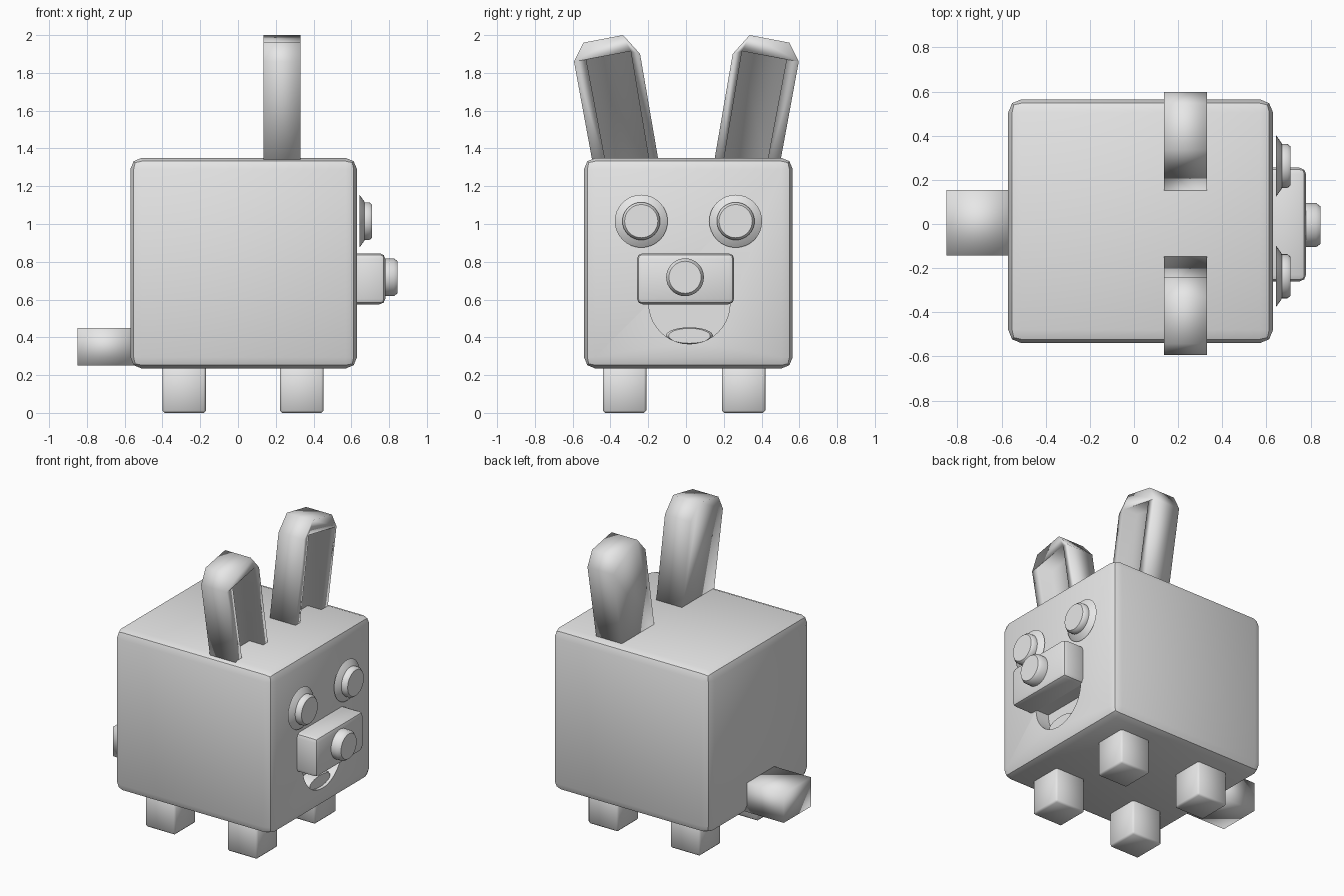
import bpy, bmesh, math
from mathutils import Vector

cube = bpy.data.objects.get("Cube")
if cube:
    bpy.data.objects.remove(cube, do_unlink=True)

GREY = (0.8, 0.8, 0.8, 1)
grey = bpy.data.materials.new("plain grey")
grey.use_nodes = True
grey.diffuse_color = GREY
grey.node_tree.nodes["Principled BSDF"].inputs["Base Color"].default_value = GREY


def finish(name, bm, angle=None):
    """Turn a bmesh into a smooth-shaded object."""
    bmesh.ops.recalc_face_normals(bm, faces=bm.faces)
    mesh = bpy.data.meshes.new(name)
    bm.to_mesh(mesh)
    bm.free()
    obj = bpy.data.objects.new(name, mesh)
    bpy.context.collection.objects.link(obj)
    mesh.materials.append(grey)
    shade(obj, angle)
    return obj


def shade(obj, angle):
    bpy.ops.object.select_all(action='DESELECT')
    obj.select_set(True)
    bpy.context.view_layer.objects.active = obj
    if angle:
        bpy.ops.object.shade_smooth_by_angle(angle=math.radians(angle))
    else:
        bpy.ops.object.shade_smooth()


def box(name, low, high, bevel=0, segments=2, angle=None):
    low, high = Vector(low), Vector(high)
    bm = bmesh.new()
    bmesh.ops.create_cube(bm, size=1)
    for v in bm.verts:
        v.co = (low + high) / 2 + v.co * (high - low)
    if bevel:
        bmesh.ops.bevel(bm, geom=bm.edges[:], offset=bevel, segments=segments,
                        profile=0.5, affect='EDGES')
    return finish(name, bm, angle)


def prism(name, outline, x0, x1, angle=None):
    """Extrude a (y, z) outline along x."""
    bm = bmesh.new()
    face = bm.faces.new([bm.verts.new((x0, y, z)) for y, z in outline])
    out = bmesh.ops.extrude_face_region(bm, geom=[face])
    moved = [g for g in out["geom"] if isinstance(g, bmesh.types.BMVert)]
    bmesh.ops.translate(bm, verts=moved, vec=(x1 - x0, 0, 0))
    return finish(name, bm, angle)


def lathe(name, profile, y, z, flat=1, steps=32):
    """Stack rings of (radius, x) around an axis along x."""
    bm = bmesh.new()
    turns = [math.tau * i / steps for i in range(steps)]
    rings = [[bm.verts.new((x, y + r * math.cos(a), z + flat * r * math.sin(a)))
              for a in turns] for r, x in profile]
    for a, b in zip(rings, rings[1:]):
        for i in range(steps):
            j = (i + 1) % steps
            bm.faces.new((a[i], a[j], b[j], b[i]))
    bm.faces.new(rings[0])
    bm.faces.new(rings[-1])
    return finish(name, bm, 40)


def carve(obj, cutter, angle=None):
    mod = obj.modifiers.new("carve", 'BOOLEAN')
    mod.operation = 'DIFFERENCE'
    mod.solver = 'EXACT'
    mod.object = cutter
    bpy.context.view_layer.objects.active = obj
    bpy.ops.object.modifier_apply(modifier=mod.name)
    bpy.data.objects.remove(cutter, do_unlink=True)
    shade(obj, angle)


# Body with a half-round mouth hollow
body = box("body", (-0.57, -0.54, 0.235), (0.63, 0.565, 1.35), 0.06, 2)
arc = [math.pi * (1 + i / 20) for i in range(21)]
mouth = prism("mouth_cutter", [(0.018 + 0.215 * math.cos(a),
                                0.58 + 0.215 * math.sin(a)) for a in arc], 0.53, 0.75)
carve(body, mouth, 40)
lathe("tongue", [(0.125, 0.5), (0.125, 0.59), (0.11, 0.61)], 0.018, 0.408, 0.36)

# Snout and nose
box("snout", (0.6, -0.26, 0.575), (0.78, 0.255, 0.845), 0.03, 2, 40)
lathe("nose", [(0.1, 0.77), (0.1, 0.825), (0.085, 0.845)], -0.005, 0.718)

# Pairs on either side of the face
ear_outline = [(0.14, 1.29), (0.245, 1.9), (0.335, 2.0),
               (0.545, 1.96), (0.595, 1.86), (0.49, 1.29)]
ear_hollow = [(0.185, 1.26), (0.295, 1.915), (0.53, 1.87), (0.415, 1.26)]
for label, side in (("left", 1), ("right", -1)):
    ear = prism(label + "_ear", [(side * y + 0.002, z) for y, z in ear_outline],
                0.135, 0.33)
    hollow = prism("hollow_cutter", [(side * y + 0.002, z) for y, z in ear_hollow],
                   0.225, 0.4)
    carve(ear, hollow)

    # Eye with a flared rim around a round pupil
    lathe(label + "_eye", [(0.14, 0.643), (0.105, 0.668), (0.1, 0.67),
                           (0.1, 0.695), (0.088, 0.71)], 0.013 + side * 0.25, 1.015)

    # Legs
    y = side * 0.315 - 0.01
    for place, x in (("front", 0.338), ("back", -0.285)):
        box(label + "_" + place + "_leg", (x - 0.115, y - 0.115, 0),
            (x + 0.115, y + 0.115, 0.27), 0.012, 1)

# Tail
box("tail", (-0.85, -0.143, 0.25), (-0.55, 0.153, 0.45))
